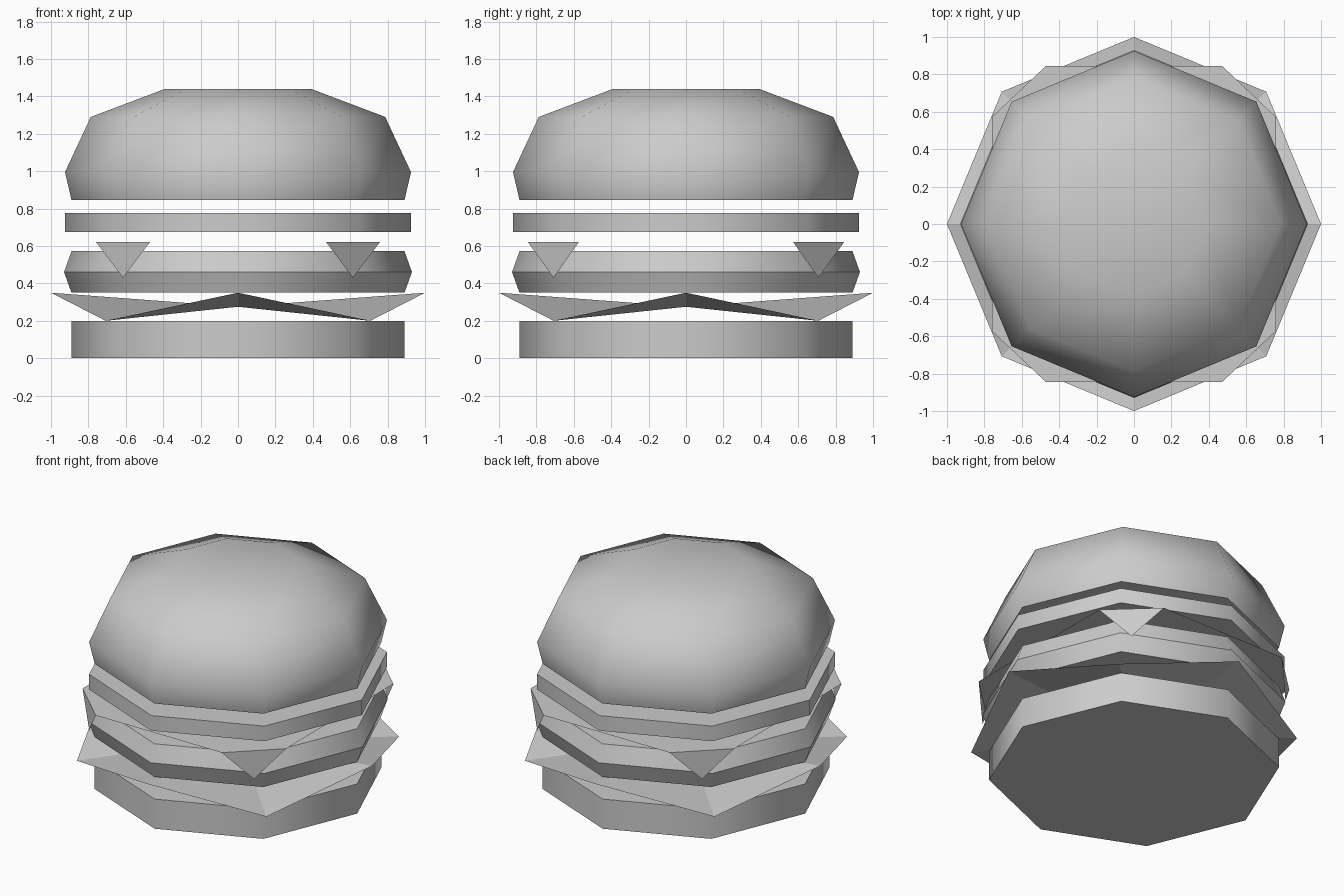
import bpy, bmesh
from math import cos, sin, pi

if "Cube" in bpy.data.objects:
    bpy.data.objects.remove(bpy.data.objects["Cube"])

SIDES = 8


def finish(bm, name):
    mesh = bpy.data.meshes.new(name)
    bm.to_mesh(mesh)
    bm.free()
    obj = bpy.data.objects.new(name, mesh)
    bpy.context.collection.objects.link(obj)
    return obj


def layer(name, profile, sharp_rings, smooth_top=False):
    """Eight-sided turned solid from (radius, z) points, bottom to top."""
    bm = bmesh.new()
    rings = [[bm.verts.new((r * cos(2 * pi * i / SIDES), r * sin(2 * pi * i / SIDES), z))
              for i in range(SIDES)] for r, z in profile]
    bm.faces.new(rings[0][::-1])
    bm.faces.new(rings[-1]).smooth = smooth_top
    for low, high in zip(rings, rings[1:]):
        for i in range(SIDES):
            j = (i + 1) % SIDES
            bm.faces.new((low[i], low[j], high[j], high[i])).smooth = True
    for k in sharp_rings:
        for i in range(SIDES):
            bm.edges.get((rings[k][i], rings[k][(i + 1) % SIDES])).smooth = False
    return finish(bm, name)


# Solid layers
layer("bottom_bun", [(0.89, 0), (0.89, 0.2)], (0, 1))
layer("patty", [(0.89, 0.35), (0.93, 0.46), (0.89, 0.573)], (0, 1, 2))
layer("tomato_slice", [(0.925, 0.675), (0.925, 0.777)], (0, 1))
layer("top_bun", [(0.89, 0.845), (0.925, 0.995), (0.787, 1.29), (0.39, 1.44)], (0,), True)

# Lettuce: thin pleated leaf, alternating high and low tips around a centre
bm = bmesh.new()
centre = bm.verts.new((0, 0, 0.275))
tips = [bm.verts.new((cos(2 * pi * i / SIDES), sin(2 * pi * i / SIDES), 0.2 if i % 2 else 0.35))
        for i in range(SIDES)]
for i in range(SIDES):
    bm.faces.new((centre, tips[i], tips[(i + 1) % SIDES]))
finish(bm, "lettuce")

# Cheese: thin slice with its four corners folded down
bm = bmesh.new()
outline = []
for sx, sy in ((1, 1), (-1, 1), (-1, -1), (1, -1)):
    a = bm.verts.new((0.76 * sx, 0.572 * sy, 0.622))
    b = bm.verts.new((0.47 * sx, 0.846 * sy, 0.622))
    if sx * sy < 0:
        a, b = b, a
    drip = bm.verts.new((0.615 * sx, 0.708 * sy, 0.43))
    bm.faces.new((b, a, drip))
    outline += [a, b]
bm.faces.new(outline)
finish(bm, "cheese_slice")
